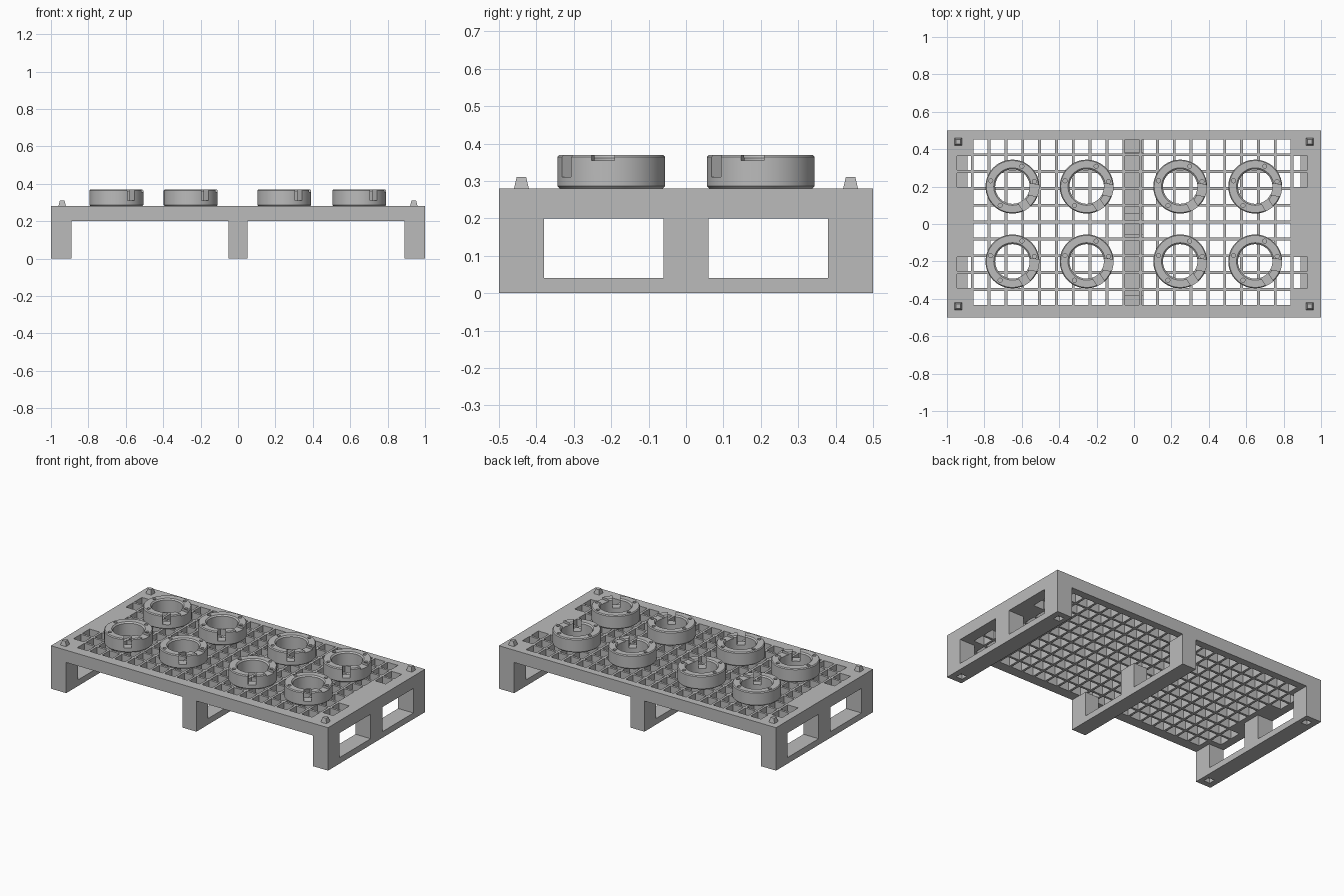
import bpy, bmesh, math
from mathutils import Matrix, Vector

cube = bpy.data.objects.get("Cube")
if cube:
    bpy.data.objects.remove(cube, do_unlink=True)

grey = bpy.data.materials.new("mid grey plastic")
grey.use_nodes = True
grey.diffuse_color = (0.5, 0.5, 0.5, 1)
grey.node_tree.nodes["Principled BSDF"].inputs["Base Color"].default_value = (0.5, 0.5, 0.5, 1)


def add_object(name, bm):
    bmesh.ops.recalc_face_normals(bm, faces=bm.faces)
    mesh = bpy.data.meshes.new(name)
    bm.to_mesh(mesh)
    bm.free()
    mesh.materials.append(grey)
    obj = bpy.data.objects.new(name, mesh)
    bpy.context.collection.objects.link(obj)
    return obj


def block_grid(name, cuts, solid):
    """Watertight skin around the blocks between the cuts for which solid(centre) holds."""
    axes = [sorted({round(v, 4) for v in c}) for c in cuts]
    cells = set()
    for i in range(len(axes[0]) - 1):
        for j in range(len(axes[1]) - 1):
            for k in range(len(axes[2]) - 1):
                mid = [(a[n] + a[n + 1]) / 2 for a, n in zip(axes, (i, j, k))]
                if solid(*mid):
                    cells.add((i, j, k))
    bm = bmesh.new()
    verts = {}

    def corner(key):
        if key not in verts:
            verts[key] = bm.verts.new([a[n] for a, n in zip(axes, key)])
        return verts[key]

    for cell in cells:
        for axis in range(3):
            u, v = (axis + 1) % 3, (axis + 2) % 3
            for side in (0, 1):
                near = list(cell)
                near[axis] += 2 * side - 1
                if tuple(near) in cells:
                    continue
                loop = []
                for du, dv in ((0, 0), (1, 0), (1, 1), (0, 1)):
                    key = list(cell)
                    key[axis] += side
                    key[u] += du
                    key[v] += dv
                    loop.append(corner(tuple(key)))
                bm.faces.new(loop if side else loop[::-1])
    return add_object(name, bm)


# Deck: solid border around an open lattice, plus hand slots at both ends
PITCH, BAR = 0.09, 0.0075
DECK_BOTTOM, DECK_TOP = 0.2, 0.28
x_lines = [-0.955 + PITCH * i for i in range(22)]
y_lines = [-0.44 + PITCH * j for j in range(11)]


def in_hole(v, lines):
    return lines[0] < v < lines[-1] and min(abs(v - c) for c in lines) > BAR


def deck_solid(x, y, z):
    if not (in_hole(x, x_lines) and in_hole(y, y_lines)):
        return True
    end_column = x < x_lines[1] or x > x_lines[-2]
    slot_row = 0.19 < y < 0.37 or -0.35 < y < -0.17
    return end_column and not slot_row


def bar_edges(lines):
    return [c + s * BAR for c in lines for s in (-1, 1)]


block_grid("deck", ([-1, 1] + bar_edges(x_lines), [-0.5, 0.5] + bar_edges(y_lines),
                    [DECK_BOTTOM, DECK_TOP]), deck_solid)

# Legs: three posts on a bottom rail, with stacking sockets under the end legs
PIN_X, PIN_Y, SOCKET = 0.94, 0.44, 0.022


def leg_solid(x, y, z):
    in_socket = abs(abs(x) - PIN_X) < SOCKET and abs(abs(y) - PIN_Y) < SOCKET
    if z < 0.03 and in_socket:
        return False
    return z < 0.04 or abs(y) < 0.06 or abs(y) > 0.38


leg_y = [s * v for s in (-1, 1) for v in (0.5, 0.38, 0.06, PIN_Y - SOCKET, PIN_Y + SOCKET)]
for name, x0, x1 in (("right_leg", -1, -0.89), ("middle_leg", -0.05, 0.05), ("left_leg", 0.89, 1)):
    side = math.copysign(PIN_X, x0)
    leg_x = [x0, x1]
    if name != "middle_leg":
        leg_x += [side - SOCKET, side + SOCKET]
    block_grid(name, (leg_x, leg_y, [0, 0.03, 0.04, DECK_BOTTOM]), leg_solid)

# Tapered stacking pins on the corners
for sx in (-1, 1):
    for sy in (-1, 1):
        bm = bmesh.new()
        bmesh.ops.create_cone(bm, cap_ends=True, segments=4, radius1=0.028, radius2=0.018, depth=0.03,
                              matrix=Matrix.Translation((sx * PIN_X, sy * PIN_Y, DECK_TOP + 0.015))
                              @ Matrix.Rotation(math.pi / 4, 4, "Z"))
        add_object("stacking_pin", bm)


# Ring holder: lathed ring with a deep slot, a shallow recess and screw holes
def lathe(name, profile, steps):
    bm = bmesh.new()
    loops = []
    for i in range(steps):
        turn = Matrix.Rotation(math.tau * i / steps, 3, "Z")
        loops.append([bm.verts.new(turn @ Vector((r, 0, z))) for r, z in profile])
    for i in range(steps):
        a, b = loops[i], loops[(i + 1) % steps]
        for j in range(len(profile)):
            k = (j + 1) % len(profile)
            bm.faces.new((a[j], b[j], b[k], a[k]))
    return add_object(name, bm)


def polar(angle, radius, z):
    return Matrix.Rotation(math.radians(angle), 4, "Z") @ Matrix.Translation((radius, 0, z))


ring = lathe("ring_holder", [(0.138, 0), (0.144, 0.006), (0.144, 0.084), (0.139, 0.09),
                             (0.1, 0.09), (0.092, 0.082), (0.092, 0)], 64)

cutters = []
for angle, width, floor in ((-57, 0.045, 0.03), (-9, 0.062, 0.075)):
    bm = bmesh.new()
    bmesh.ops.create_cube(bm, matrix=polar(angle, 0.12, floor + 0.05)
                          @ Matrix.Diagonal((0.1, width, 0.1, 1)))
    cutters.append(add_object("slot_cutter", bm))
bm = bmesh.new()
for angle in (13, 65, 165, 237):
    bmesh.ops.create_cone(bm, cap_ends=True, segments=16, radius1=0.011, radius2=0.011,
                          depth=0.06, matrix=polar(angle, 0.12, 0.09))
cutters.append(add_object("screw_hole_cutter", bm))

for cutter in cutters:
    cutter.hide_render = True
    mod = ring.modifiers.new("cut", "BOOLEAN")
    mod.operation = "DIFFERENCE"
    mod.solver = "EXACT"
    mod.object = cutter
graph = bpy.context.evaluated_depsgraph_get()
cut_mesh = bpy.data.meshes.new_from_object(ring.evaluated_get(graph))
ring.modifiers.clear()
ring.data = cut_mesh
for cutter in cutters:
    bpy.data.objects.remove(cutter, do_unlink=True)
bpy.ops.object.select_all(action="DESELECT")
ring.select_set(True)
bpy.context.view_layer.objects.active = ring
bpy.ops.object.shade_smooth_by_angle(angle=math.radians(30))

# Eight holders share the finished ring
spots = [(x, y) for x in (-0.65, -0.253, 0.247, 0.648) for y in (-0.2, 0.2)]
ring.location = (*spots[0], DECK_TOP)
for x, y in spots[1:]:
    twin = ring.copy()
    twin.location = (x, y, DECK_TOP)
    bpy.context.collection.objects.link(twin)
